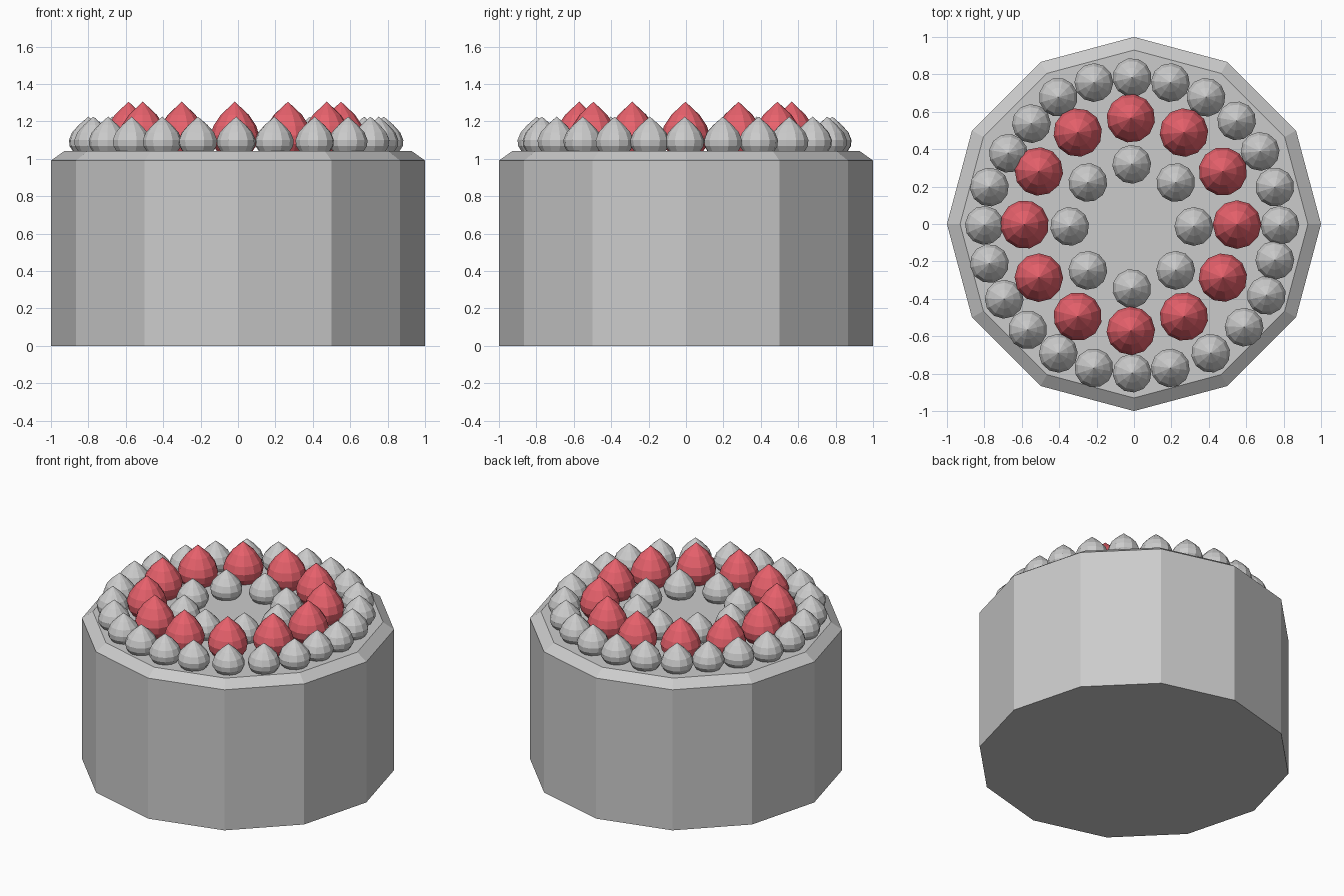
import bpy, bmesh
from math import cos, sin, radians, tau

if "Cube" in bpy.data.objects:
    bpy.data.objects.remove(bpy.data.objects["Cube"])


def lathe(name, profile, sides):
    """Flat-shaded solid of revolution; zero radius makes a point."""
    bm = bmesh.new()
    rings = []
    for r, z in profile:
        n = sides if r > 0 else 1
        rings.append([bm.verts.new((r * cos(tau * i / sides), r * sin(tau * i / sides), z))
                      for i in range(n)])
    for a, b in zip(rings, rings[1:]):
        for i in range(sides):
            j = (i + 1) % sides
            if len(b) == 1:
                bm.faces.new((a[i], a[j], b[0]))
            else:
                bm.faces.new((a[i], a[j], b[j], b[i]))
    bm.faces.new(rings[0][::-1])
    if len(rings[-1]) > 1:
        bm.faces.new(rings[-1])
    mesh = bpy.data.meshes.new(name)
    bm.to_mesh(mesh)
    bm.free()
    return mesh


def place(name, mesh, x=0, y=0, z=0, turn=0):
    ob = bpy.data.objects.new(name, mesh)
    ob.location = (x, y, z)
    ob.rotation_euler.z = turn
    bpy.context.collection.objects.link(ob)


def ring(name, mesh, count, radius, cx, cy, nudges={}):
    for i in range(count):
        a = tau * i / count
        dx, dy = nudges.get(i, (0, 0))
        place(f"{name}_{i + 1}", mesh, cx + dx + radius * cos(a), cy + dy + radius * sin(a),
              TOP, radians(17 * i))


TOP = 1.04

# Twelve-sided cake with a chamfered top
place("cake_body", lathe("cake_body", [(1, 0), (1, 0.99), (0.93, TOP)], 12))

# Cream drops and red berries share a pointed-drop shape
cream = lathe("cream_drop", [(0.083, 0), (0.101, 0.028), (0.104, 0.06), (0.088, 0.1),
                             (0.052, 0.14), (0, 0.185)], 12)
berry = lathe("berry", [(0.095, 0), (0.122, 0.04), (0.13, 0.085), (0.115, 0.135),
                        (0.075, 0.195), (0, 0.265)], 12)
red = bpy.data.materials.new("berry_red")
red.diffuse_color = (0.8, 0.12, 0.15, 1)
red.use_nodes = True
red.node_tree.nodes["Principled BSDF"].inputs["Base Color"].default_value = red.diffuse_color
berry.materials.append(red)

# Three hand-placed rings, slightly off centre
ring("outer_cream", cream, 24, 0.79, -0.01, -0.007,
     {9: (0.02, -0.015), 10: (0.022, -0.01), 20: (0.025, 0), 21: (0.04, 0.014),
      22: (0.034, 0.02), 23: (0, 0.018)})
ring("berry", berry, 12, 0.568, -0.017, -0.003)
ring("inner_cream", cream, 8, 0.332, -0.012, -0.013)
